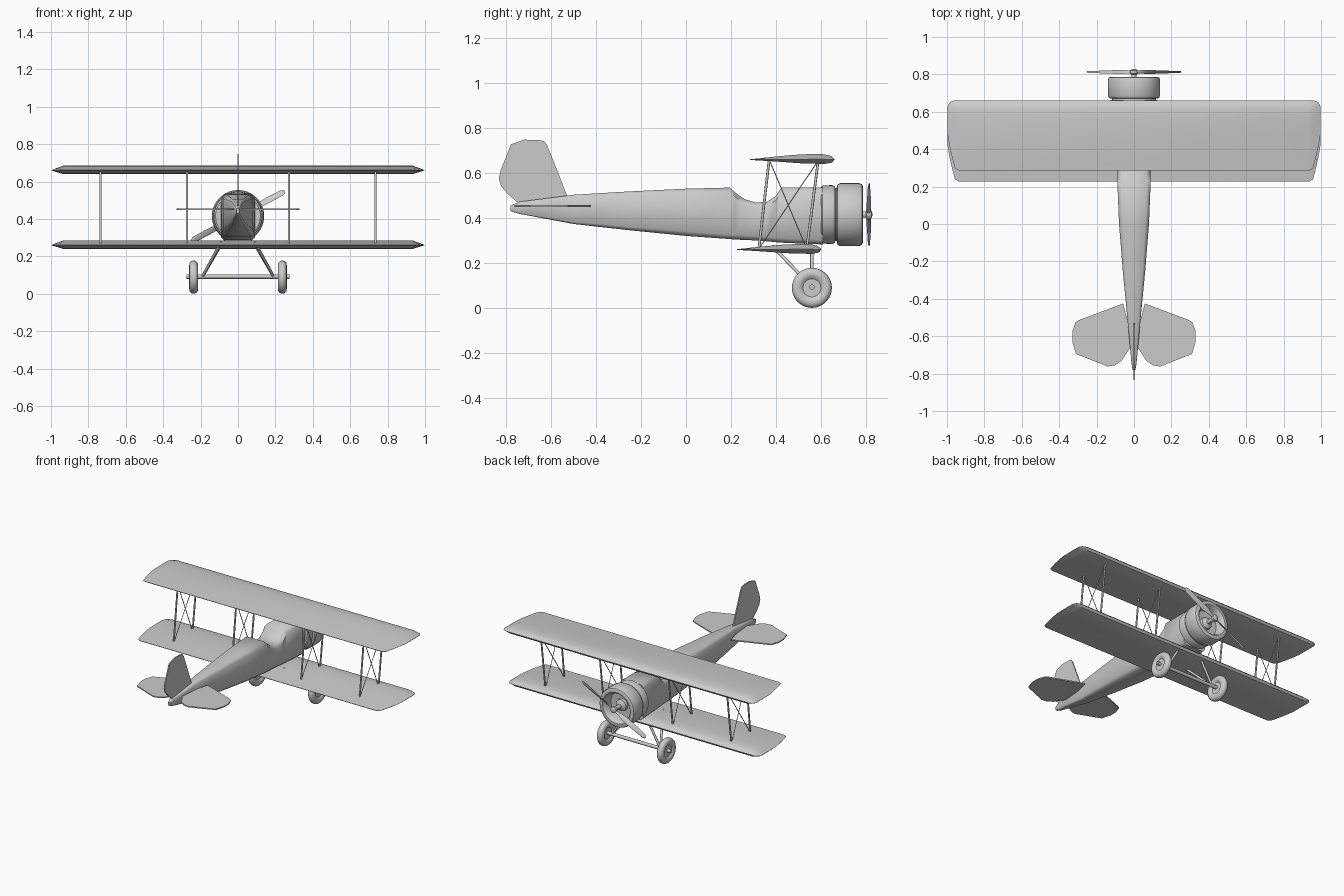
import bpy
import bmesh
import math
from mathutils import Vector

old = bpy.data.objects.get("Cube")
if old:
    bpy.data.objects.remove(old)

grey = bpy.data.materials.new("plain grey")
grey.use_nodes = True
COLOUR = (0.6, 0.6, 0.6, 1)
grey.diffuse_color = COLOUR
grey.node_tree.nodes["Principled BSDF"].inputs["Base Color"].default_value = COLOUR


def finish(name, bm, angle=35):
    bmesh.ops.recalc_face_normals(bm, faces=bm.faces)
    mesh = bpy.data.meshes.new(name)
    bm.to_mesh(mesh)
    bm.free()
    mesh.materials.append(grey)
    obj = bpy.data.objects.new(name, mesh)
    bpy.context.collection.objects.link(obj)
    bpy.ops.object.select_all(action="DESELECT")
    obj.select_set(True)
    bpy.context.view_layer.objects.active = obj
    bpy.ops.object.shade_smooth_by_angle(angle=math.radians(angle))
    return obj


def loft(name, rings, angle=35):
    """Skin a row of equal-length closed rings and cap both ends."""
    bm = bmesh.new()
    loops = [[bm.verts.new(p) for p in ring] for ring in rings]
    n = len(loops[0])
    for a, b in zip(loops, loops[1:]):
        for i in range(n):
            bm.faces.new((a[i], a[(i + 1) % n], b[(i + 1) % n], b[i]))
    bm.faces.new(loops[0])
    bm.faces.new(loops[-1])
    return finish(name, bm, angle)


def lathe(name, profile, centre, axis, steps=40):
    """Spin (radius, distance) points around the x or y axis."""
    rings = []
    for r, d in profile:
        ring = []
        for i in range(steps):
            a = math.tau * i / steps
            u, v = r * math.cos(a), r * math.sin(a)
            offset = (d, u, v) if axis == "x" else (u, d, v)
            ring.append(Vector(centre) + Vector(offset))
        rings.append(ring)
    return loft(name, rings)


def rod(name, start, end, radius, sides=8):
    start, end = Vector(start), Vector(end)
    turn = (end - start).to_track_quat("Z", "Y")
    circle = [turn @ Vector((radius * math.cos(math.tau * i / sides),
                             radius * math.sin(math.tau * i / sides), 0))
              for i in range(sides)]
    return loft(name, [[p + q for q in circle] for p in (start, end)], 50)


def plate(name, outline, thickness, place):
    """Thin slab; place maps (u, v, depth) to a 3D point."""
    return loft(name, [[place(u, v, d) for u, v in outline]
                       for d in (-thickness / 2, thickness / 2)])


# Fuselage: rounded box sections with the cockpit dip in the top line
stations = [  # y, bottom, top, half width
    (-0.78, 0.43, 0.455, 0.008), (-0.74, 0.418, 0.472, 0.014),
    (-0.5, 0.373, 0.503, 0.036), (-0.25, 0.345, 0.518, 0.06),
    (0, 0.32, 0.53, 0.08), (0.195, 0.306, 0.535, 0.088),
    (0.22, 0.304, 0.512, 0.088), (0.26, 0.302, 0.484, 0.088),
    (0.31, 0.3, 0.468, 0.088), (0.36, 0.296, 0.472, 0.088),
    (0.4, 0.292, 0.498, 0.088), (0.425, 0.29, 0.535, 0.088),
    (0.61, 0.282, 0.535, 0.09)]
rings = []
for y, low, high, w in stations:
    c = min(0.25 * w, 0.02)
    rings.append([(-w + c, y, low), (w - c, y, low), (w, y, low + c), (w, y, high - c),
                  (w - c, y, high), (-w + c, y, high), (-w, y, high - c), (-w, y, low + c)])
loft("fuselage", rings, 50)

# Engine cowling with a groove behind it and an open front
nose = (0, 0, 0.415)
lathe("cowling", [(0.002, 0.6), (0.12, 0.6), (0.129, 0.607), (0.131, 0.65), (0.126, 0.662),
                  (0.118, 0.664), (0.118, 0.67), (0.134, 0.674), (0.14, 0.686), (0.14, 0.77),
                  (0.135, 0.782), (0.125, 0.787), (0.11, 0.786), (0.1, 0.776), (0.095, 0.75),
                  (0.09, 0.72), (0.002, 0.715)], nose, "y")
lathe("engine_hub", [(0.002, 0.71), (0.045, 0.71), (0.04, 0.735), (0.022, 0.745), (0.014, 0.75),
                     (0.014, 0.8), (0.022, 0.804), (0.022, 0.822), (0.01, 0.828),
                     (0.002, 0.829)], nose, "y", 20)

# Propeller: two twisted blades
tilt = math.radians(28)
blade = [(0, 0.008, 80), (0.04, 0.01, 65), (0.09, 0.017, 40),
         (0.18, 0.018, 25), (0.265, 0.016, 18), (0.283, 0.008, 15)]
for side, label in ((1, "left"), (-1, "right")):
    rings = []
    for r, half, twist in blade:
        t = math.radians(twist)
        ring = []
        for a, b in ((-half, 0), (0, -0.004), (half, 0), (0, 0.004)):
            across = a * math.cos(t) - b * math.sin(t)
            depth = a * math.sin(t) + b * math.cos(t)
            ring.append((side * (r * math.cos(tilt) - across * math.sin(tilt)), 0.813 + depth,
                         0.415 + side * (r * math.sin(tilt) + across * math.cos(tilt))))
        rings.append(ring)
    loft("propeller_blade_" + label, rings)

# Wings: airfoil sections thinning towards clipped tips
airfoil = [(0, 0.001), (0.25, 0.011), (0.5, 0.02), (0.75, 0.025), (0.88, 0.023), (0.96, 0.015),
           (1, 0.001), (0.97, -0.014), (0.88, -0.02), (0.6, -0.017), (0.3, -0.009), (0, -0.002)]
half_wing = [(0.935, 0, 0.376, 1), (0.957, 0.012, 0.376, 0.65), (0.975, 0.08, 0.372, 0.4),
             (0.988, 0.14, 0.362, 0.2), (0.996, 0.19, 0.345, 0.06)]
sections = [(-x, a, b, s) for x, a, b, s in reversed(half_wing)] + half_wing
for name, back, z in (("upper_wing", 0.285, 0.66), ("lower_wing", 0.226, 0.26)):
    loft(name, [[(x, back + a + (b - a) * t, z + h * s) for t, h in airfoil]
                for x, a, b, s in sections], 40)

# Interplane struts with crossed bracing wires
for i, x in enumerate((-0.735, -0.272, 0.272, 0.735)):
    tops = [(x, 0.588, 0.655), (x, 0.37, 0.66)]
    feet = [(x, 0.537, 0.262), (x, 0.324, 0.262)]
    for j, label in enumerate(("front", "rear")):
        rod(f"{label}_strut_{i + 1}", feet[j], tops[j], 0.006)
        rod(f"{label}_wire_{i + 1}", feet[1 - j], tops[j], 0.0025, 6)

# Tail fin and tailplanes
fin = [(-0.745, 0.465), (-0.793, 0.507), (-0.822, 0.54), (-0.833, 0.573), (-0.825, 0.61),
       (-0.778, 0.728), (-0.72, 0.748), (-0.66, 0.747), (-0.632, 0.742), (-0.618, 0.725),
       (-0.525, 0.49)]
plate("tail_fin", fin, 0.008, lambda y, z, d: (d, y, z))
tailplane = [(0.058, -0.425), (0.29, -0.512), (0.312, -0.525), (0.33, -0.575), (0.33, -0.63),
             (0.31, -0.695), (0.14, -0.762), (0.1, -0.755), (0.065, -0.73), (0.02, -0.66),
             (0.012, -0.6)]

# Landing gear, mirrored
tyre = [(0.002, -0.012), (0.04, -0.012), (0.05, -0.02), (0.062, -0.024), (0.077, -0.021),
        (0.086, -0.012), (0.089, 0)]
tyre += [(r, -d) for r, d in reversed(tyre[:-1])]
for side, label in ((1, "left"), (-1, "right")):
    plate("tailplane_" + label, tailplane, 0.008, lambda x, y, d: (side * x, y, 0.453 + d))
    lathe("wheel_" + label, tyre, (side * 0.237, 0.56, 0.089), "x", 36)
    hub = (side * 0.19, 0.56, 0.092)
    rod("front_leg_" + label, (side * 0.09, 0.56, 0.265), hub, 0.008)
    rod("rear_leg_" + label, (side * 0.09, 0.385, 0.275), hub, 0.008)
rod("axle", (-0.275, 0.56, 0.092), (0.275, 0.56, 0.092), 0.012, 12)
